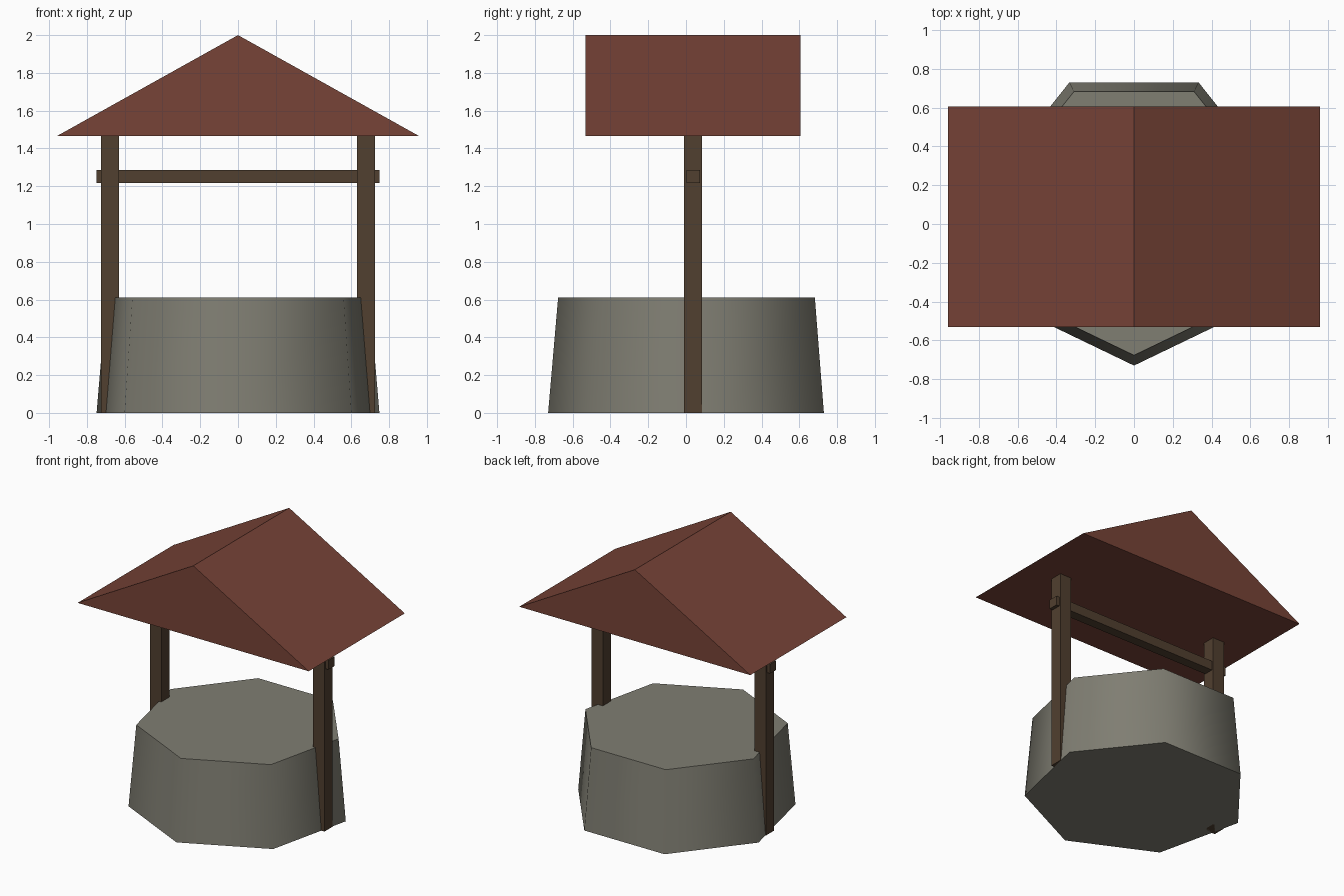
import bpy
import bmesh
from math import pi, cos, sin

if "Cube" in bpy.data.objects:
    bpy.data.objects.remove(bpy.data.objects["Cube"])

CENTRE_Y = 0.038


def material(name, colour):
    mat = bpy.data.materials.new(name)
    mat.use_nodes = True
    mat.diffuse_color = (*colour, 1)
    mat.node_tree.nodes["Principled BSDF"].inputs["Base Color"].default_value = (*colour, 1)
    return mat


stone = material("grey stone", (0.215, 0.209, 0.17))
wood = material("dark wood", (0.082, 0.05, 0.029))
tile = material("red roof", (0.185, 0.056, 0.038))


def add_object(name, bm, mat):
    bmesh.ops.recalc_face_normals(bm, faces=bm.faces[:])
    mesh = bpy.data.meshes.new(name)
    bm.to_mesh(mesh)
    bm.free()
    mesh.materials.append(mat)
    obj = bpy.data.objects.new(name, mesh)
    bpy.context.collection.objects.link(obj)
    return obj


def prism(name, bottom, top, mat, smooth_sides=False):
    """Join two matching outlines into a closed solid."""
    bm = bmesh.new()
    a = [bm.verts.new(p) for p in bottom]
    b = [bm.verts.new(p) for p in top]
    for cap in (a, b):
        bm.faces.new(cap)
    for i in range(len(a)):
        j = (i + 1) % len(a)
        bm.faces.new((a[i], a[j], b[j], b[i])).smooth = smooth_sides
    # Keep the rims crisp
    if smooth_sides:
        for edge in bm.edges:
            edge.smooth = all(f.smooth for f in edge.link_faces)
    return add_object(name, bm, mat)


def box(name, x, z, half_depth, mat):
    def outline(y):
        return [(x[0], y, z[0]), (x[1], y, z[0]), (x[1], y, z[1]), (x[0], y, z[1])]
    return prism(name, outline(CENTRE_Y - half_depth), outline(CENTRE_Y + half_depth), mat)


def ring(radius, z, sides=7):
    angles = [-pi / 2 + 2 * pi * i / sides for i in range(sides)]
    return [(radius * cos(t), CENTRE_Y + radius * sin(t), z) for t in angles]


# Tapered seven-sided well base
prism("well_base", ring(0.768, 0), ring(0.715, 0.61), stone, smooth_sides=True)

# Two posts and the bar through them
for side, x in (("left", (0.63, 0.725)), ("right", (-0.725, -0.63))):
    box(side + "_post", x, (0, 1.48), 0.048, wood)
box("cross_bar", (-0.75, 0.75), (1.217, 1.287), 0.036, wood)


# Solid gable roof
def gable(y):
    return [(-0.96, y, 1.465), (0.96, y, 1.465), (0, y, 2)]


prism("roof", gable(CENTRE_Y - 0.569), gable(CENTRE_Y + 0.569), tile)
